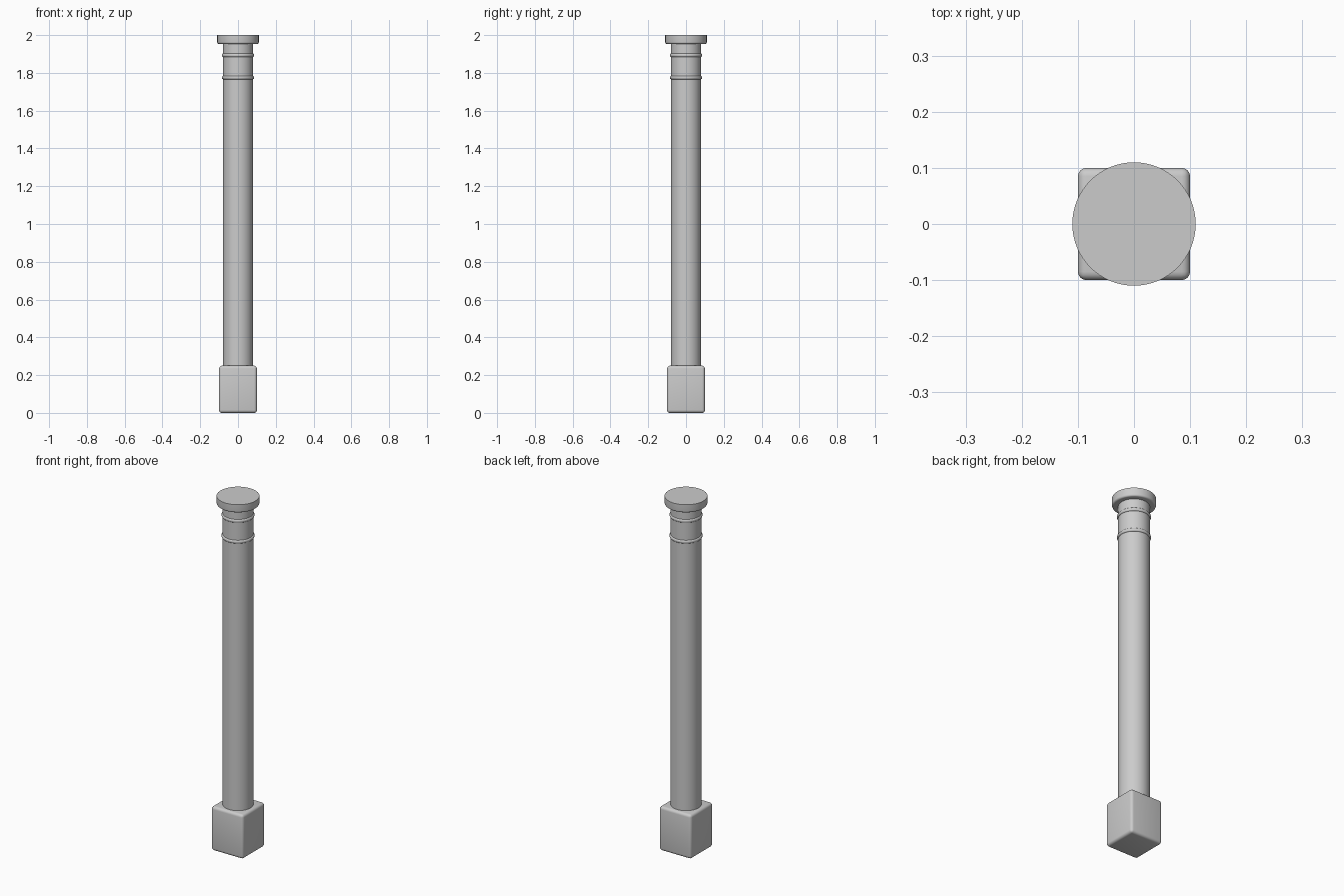
import bpy, bmesh, math

if "Cube" in bpy.data.objects:
    bpy.data.objects.remove(bpy.data.objects["Cube"])

SEG = 64


def finish(name, bm, angle=35):
    bmesh.ops.recalc_face_normals(bm, faces=bm.faces[:])
    me = bpy.data.meshes.new(name)
    bm.to_mesh(me)
    bm.free()
    ob = bpy.data.objects.new(name, me)
    bpy.context.collection.objects.link(ob)
    bpy.ops.object.select_all(action='DESELECT')
    ob.select_set(True)
    bpy.context.view_layer.objects.active = ob
    bpy.ops.object.shade_smooth_by_angle(angle=math.radians(angle))
    return ob


def lathe(name, profile):
    """Spin (radius, z) points round the z axis and cap both ends."""
    bm = bmesh.new()
    rings = [[bm.verts.new((r * math.cos(2 * math.pi * i / SEG),
                            r * math.sin(2 * math.pi * i / SEG), z))
              for i in range(SEG)] for r, z in profile]
    for a, b in zip(rings, rings[1:]):
        for i in range(SEG):
            j = (i + 1) % SEG
            bm.faces.new((a[i], a[j], b[j], b[i]))
    bm.faces.new(rings[0][::-1])
    bm.faces.new(rings[-1])
    return finish(name, bm)


def bead(z, r=0.079, out=0.006, half=0.009, n=8):
    """Half-round moulding on the shaft."""
    return [(r + out * math.sin(math.pi * k / n),
             z - half * math.cos(math.pi * k / n)) for k in range(n + 1)]


# square plinth with rounded edges
bm = bmesh.new()
bmesh.ops.create_cube(bm, size=1)
bmesh.ops.scale(bm, vec=(0.2, 0.2, 0.25), verts=bm.verts)
bmesh.ops.translate(bm, vec=(0, 0, 0.125), verts=bm.verts)
bmesh.ops.bevel(bm, geom=bm.edges[:], offset=0.015, segments=4,
                profile=0.5, affect='EDGES')
finish("plinth", bm)

# round shaft with two beads near the top
lathe("shaft", [(0.079, 0.245)] + bead(1.775) + bead(1.893) + [(0.079, 1.956)])

# round cap with softened lower rim
rim = [(0.10 + 0.01 * math.sin(a), 1.963 - 0.01 * math.cos(a))
       for a in (math.pi / 2 * k / 5 for k in range(6))]
lathe("cap", [(0.075, 1.953)] + rim + [(0.11, 2.0)])
